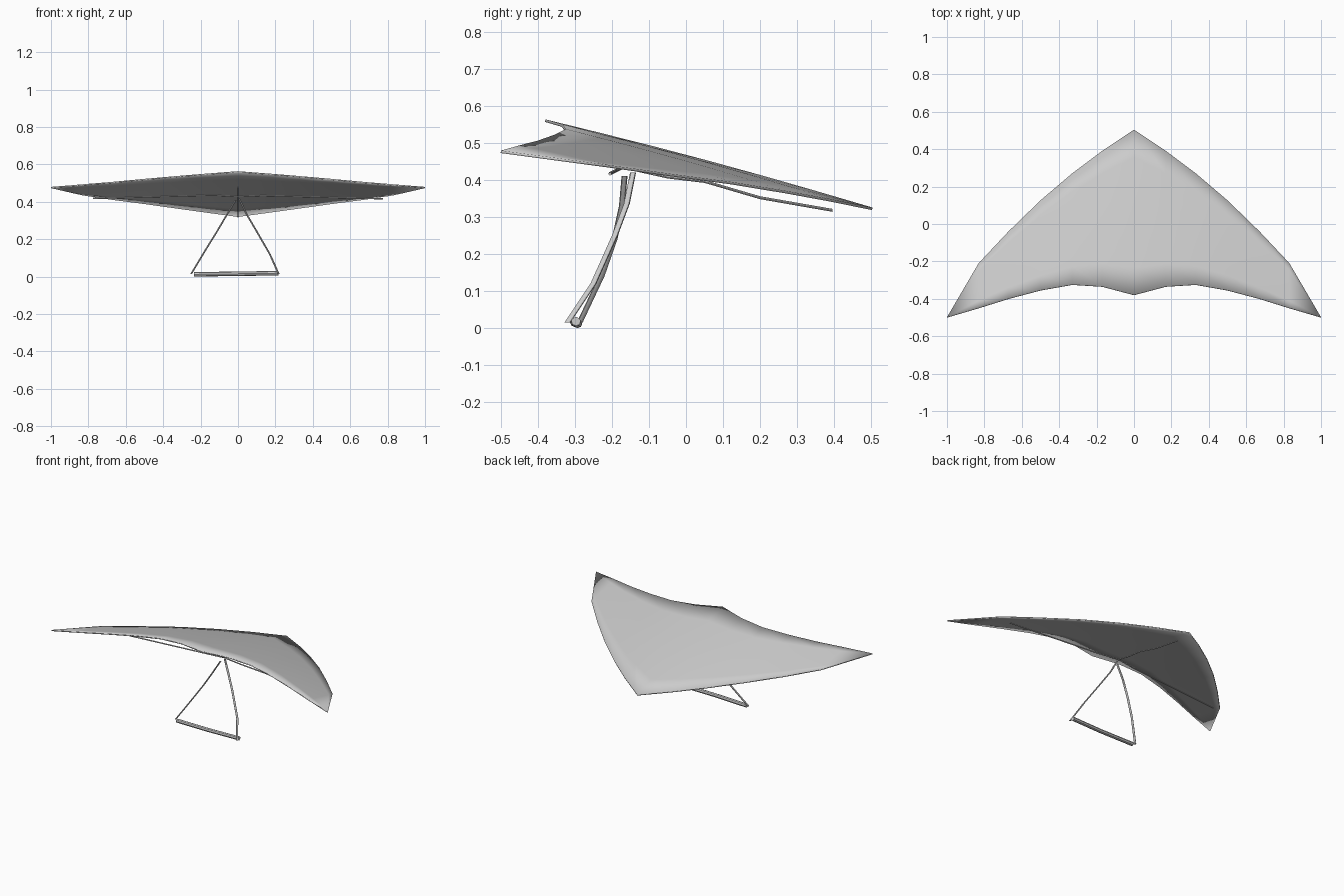
import bpy, bmesh, math
from mathutils import Vector

if "Cube" in bpy.data.objects:
    bpy.data.objects.remove(bpy.data.objects["Cube"])


def finish(name, bm, angle=35):
    bmesh.ops.remove_doubles(bm, verts=bm.verts, dist=1e-5)
    mesh = bpy.data.meshes.new(name)
    bm.to_mesh(mesh)
    bm.free()
    ob = bpy.data.objects.new(name, mesh)
    bpy.context.collection.objects.link(ob)
    bpy.ops.object.select_all(action='DESELECT')
    ob.select_set(True)
    bpy.context.view_layer.objects.active = ob
    bpy.ops.object.shade_smooth_by_angle(angle=math.radians(angle))
    return ob


def tube(name, path, u, v, ru, rv, sides=8):
    """Sweep an ellipse (axes u, v) along a path and cap both ends."""
    u, v = Vector(u), Vector(v)
    bm = bmesh.new()
    rings = []
    for p in path:
        ring = []
        for i in range(sides):
            a = 2 * math.pi * i / sides
            ring.append(bm.verts.new(Vector(p) + u * ru * math.cos(a) + v * rv * math.sin(a)))
        rings.append(ring)
    for a, b in zip(rings, rings[1:]):
        for i in range(sides):
            j = (i + 1) % sides
            bm.faces.new((a[i], a[j], b[j], b[i]))
    bm.faces.new(rings[0])
    bm.faces.new(rings[-1])
    bmesh.ops.recalc_face_normals(bm, faces=bm.faces)
    return finish(name, bm)


X, Y, Z = (1, 0, 0), (0, 1, 0), (0, 0, 1)

# Sail: ribs run from leading edge to trailing edge, mirrored in x
# x, leading y, leading z, trailing y, trailing z
ribs = [(0, .503, .322, -.38, .56), (.17, .39, .345, -.335, .547),
        (.33, .27, .367, -.325, .534), (.5, .125, .391, -.355, .519),
        (.67, -.04, .413, -.40, .503), (.83, -.21, .437, -.45, .490)]
ROWS = 6
bm = bmesh.new()
columns = []
for side, group in ((-1, ribs[:0:-1]), (1, ribs)):
    for x, ly, lz, ty, tz in group:
        column = []
        for r in range(ROWS + 1):
            t = r / ROWS
            camber = .007 * math.sin(math.pi * t) * (1 - x)
            column.append(bm.verts.new((side * x, ly + (ty - ly) * t, lz + (tz - lz) * t + camber)))
        columns.append(column)
for a, b in zip(columns, columns[1:]):
    for r in range(ROWS):
        bm.faces.new((a[r], a[r + 1], b[r + 1], b[r]))
# pointed wing tips
for side, column in ((-1, columns[0]), (1, columns[-1])):
    tip = bm.verts.new((side, -.5, .476))
    for r in range(ROWS):
        f = (column[r], column[r + 1], tip)
        bm.faces.new(f if side > 0 else f[::-1])
sail = finish("sail", bm)
thick = sail.modifiers.new("thickness", 'SOLIDIFY')
thick.thickness = .007
thick.offset = 0

# Keel pole under the centre line
tube("keel_pole", [(0, -.22, .48), (0, -.14, .428), (0, -.05, .408), (0, .05, .396),
                   (0, .2, .352), (0, .395, .318)], X, Z, .004, .004)

# Spreader bar across the wings
tube("cross_bar", [(-.775, -.205, .418), (-.13, -.17, .436), (0, -.14, .428),
                   (.13, -.17, .434), (.775, -.205, .416)], Y, Z, .004, .004)

# Bowed, flattened control frame legs
tube("right_leg", [(.217, -.32, .015), (.17, -.25, .12), (.095, -.192, .25),
                   (.045, -.16, .335), (.005, -.143, .42)], X, Y, .005, .008)
tube("left_leg", [(-.25, -.287, .015), (-.175, -.228, .14), (-.113, -.193, .24),
                  (-.06, -.173, .33), (-.012, -.166, .41)], X, Y, .005, .008)

# Base bar held by the pilot
tube("base_bar", [(-.235, -.293, .012), (0, -.30, .015), (.217, -.297, .018)], Y, Z, .013, .012)
